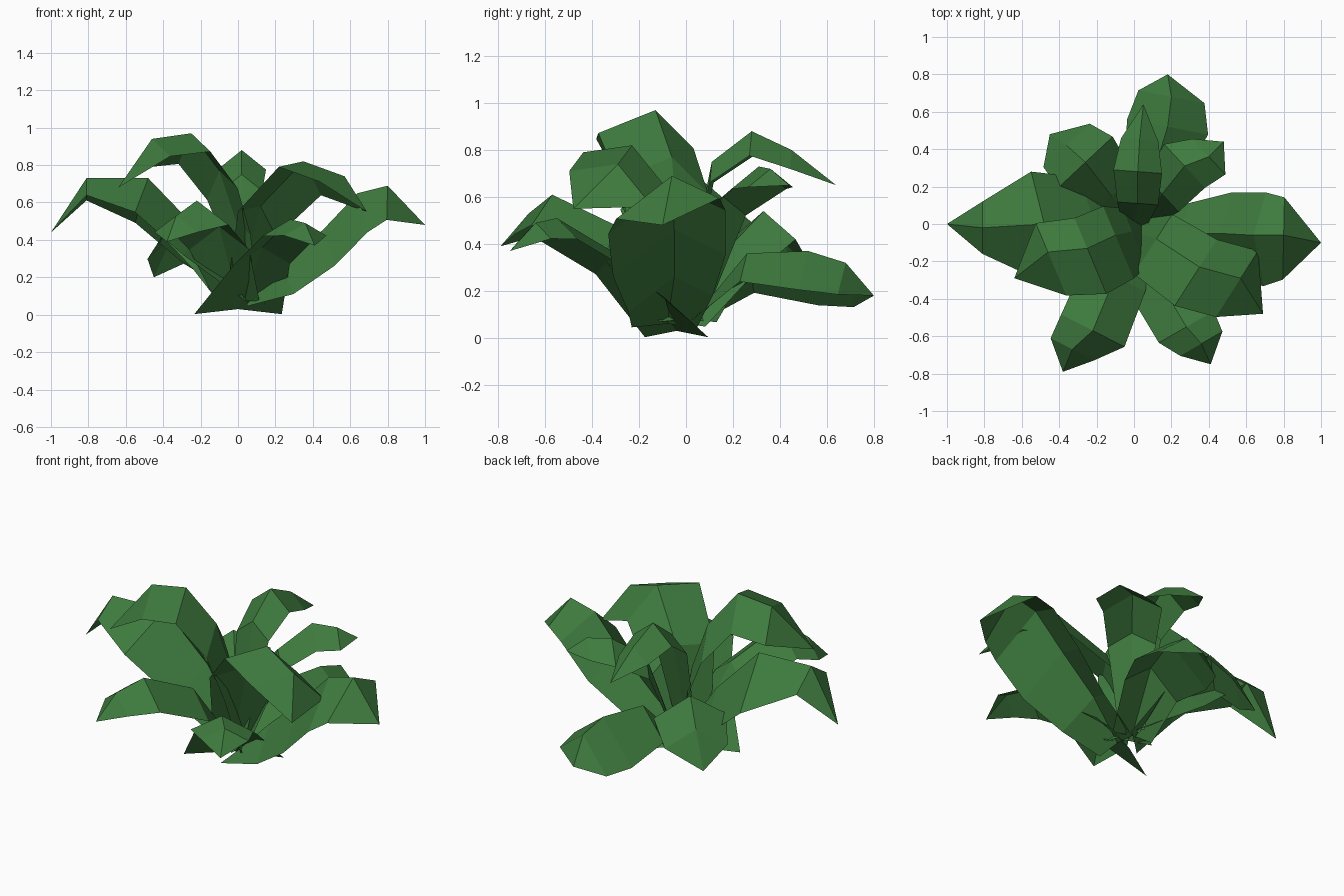
import bpy
import bmesh
from mathutils import Vector

cube = bpy.data.objects.get("Cube")
if cube:
    bpy.data.objects.remove(cube, do_unlink=True)

# Single leaf green
green = bpy.data.materials.new("leaf_green")
green.use_nodes = True
leaf_colour = (0.048, 0.195, 0.048, 1.0)
green.diffuse_color = leaf_colour
green.node_tree.nodes["Principled BSDF"].inputs["Base Color"].default_value = leaf_colour


def leaf(name, ridge, widths, droop=0.6, tilt=0.0, skew=0.0, sweep=0.0):
    """Folded leaf blade: a ridge line with two drooping sides, ending in a tip.
    Looking towards the tip, positive tilt lifts the right-hand side and positive
    skew widens the left-hand side; sweep pushes the middle side points forward."""
    points = [Vector(p) for p in ridge]
    heading = points[-1] - points[0]
    heading.z = 0
    heading.normalize()
    side = Vector((-heading.y, heading.x, 0))
    up = Vector((0, 0, 1))

    bm = bmesh.new()
    rows = []
    last = len(widths) - 1
    for index, (mid, width) in enumerate(zip(points, widths)):
        fall = droop if index else 0.1       # the root stays almost flat
        lean = tilt if index else 0.0
        base = mid + heading * (sweep if 0 < index < last else 0)
        left = base + (side - up * (fall + lean)) * width * (1 + skew)
        right = base - (side + up * (fall - lean)) * width * (1 - skew)
        rows.append([bm.verts.new(p) for p in (left, mid, right)])

    # Blade sides, then the two triangles that close the tip
    for near, far in zip(rows, rows[1:]):
        for k in range(2):
            bm.faces.new((near[k], near[k + 1], far[k + 1], far[k]))
    tip = bm.verts.new(points[-1])
    for k in range(2):
        bm.faces.new((rows[-1][k], rows[-1][k + 1], tip))

    mesh = bpy.data.meshes.new(name)
    bm.to_mesh(mesh)
    bm.free()
    mesh.materials.append(green)
    obj = bpy.data.objects.new(name, mesh)
    bpy.context.scene.collection.objects.link(obj)
    return obj


# Wide side leaves
leaf("right_side_leaf",
     ridge=[(.05, 0, .08), (-.22, .03, .46), (-.48, 0, .73), (-.81, -.02, .73), (-1, 0, .44)],
     widths=[.13, .22, .28, .14], droop=.75, tilt=-.1, sweep=.07)
leaf("left_side_leaf",
     ridge=[(.05, -.08, .06), (.24, -.05, .26), (.46, -.05, .46), (.64, -.06, .65),
            (.8, -.06, .69), (1, -.1, .48)],
     widths=[.14, .18, .24, .25, .22], droop=.62, tilt=-.15, skew=-.08, sweep=.06)

# Tall arching leaves
leaf("tall_right_leaf",
     ridge=[(.05, 0, .08), (-.01, -.04, .5), (-.1, -.06, .77), (-.25, -.13, .97),
            (-.46, -.15, .94), (-.64, -.29, .68)],
     widths=[.1, .17, .21, .22, .21], droop=.65, tilt=-.28, skew=.2)
leaf("tall_left_leaf",
     ridge=[(0, -.04, .1), (.12, -.08, .58), (.35, -.23, .82), (.57, -.29, .74), (.69, -.48, .55)],
     widths=[.1, .19, .21, .21], droop=.58, tilt=.46, skew=-.17)
leaf("tall_back_leaf",
     ridge=[(0, -.02, .1), (.02, .11, .75), (.02, .28, .88), (.03, .45, .8), (.05, .64, .65)],
     widths=[.06, .11, .13, .1], droop=.8)
leaf("back_left_leaf",
     ridge=[(.04, .03, .1), (.15, .16, .6), (.27, .31, .73), (.4, .36, .72), (.48, .44, .65)],
     widths=[.07, .13, .16, .13])

# Low leaves spreading to the front and back
leaf("front_right_leaf",
     ridge=[(0, -.05, .08), (-.1, -.28, .47), (-.22, -.57, .61), (-.33, -.67, .53), (-.38, -.79, .39)],
     widths=[.13, .18, .19, .13], droop=.68)
leaf("front_left_leaf",
     ridge=[(0, -.04, .03), (.13, -.3, .36), (.28, -.55, .51), (.36, -.64, .49), (.41, -.75, .37)],
     widths=[.27, .17, .17, .13], droop=.52)
leaf("low_back_leaf",
     ridge=[(.03, .02, .07), (.1, .26, .36), (.18, .52, .37), (.2, .68, .32), (.18, .8, .18)],
     widths=[.12, .16, .22, .18], droop=.9, tilt=.15)
leaf("back_right_leaf",
     ridge=[(0, 0, .06), (-.12, .15, .35), (-.26, .33, .54), (-.36, .42, .4), (-.45, .48, .2)],
     widths=[.12, .17, .2, .17], droop=.6)
